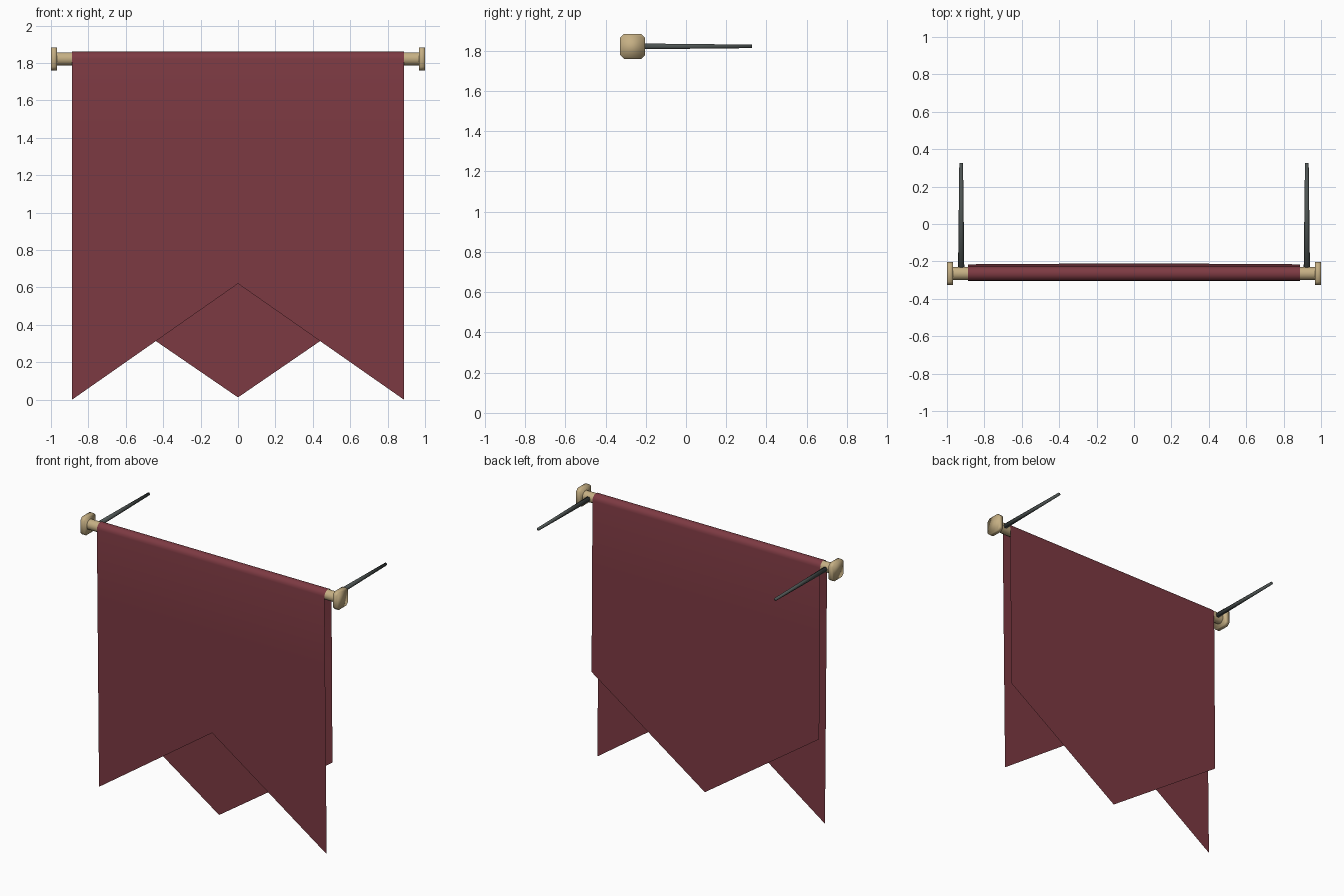
import bpy, bmesh, math
from mathutils import Vector

if "Cube" in bpy.data.objects:
    bpy.data.objects.remove(bpy.data.objects["Cube"])

PY, PZ = -0.265, 1.822          # pole centre line


def material(name, rgb):
    m = bpy.data.materials.new(name)
    m.diffuse_color = (*rgb, 1)
    m.use_nodes = True
    m.node_tree.nodes["Principled BSDF"].inputs["Base Color"].default_value = m.diffuse_color
    return m


CLOTH = material("dark red cloth", (0.205, 0.042, 0.055))
WOOD = material("pale wood", (0.56, 0.43, 0.23))
IRON = material("dark iron", (0.076, 0.09, 0.087))


def finish(name, bm, mat, smooth=True):
    me = bpy.data.meshes.new(name)
    bm.to_mesh(me)
    bm.free()
    me.materials.append(mat)
    for p in me.polygons:
        p.use_smooth = smooth
    ob = bpy.data.objects.new(name, me)
    bpy.context.collection.objects.link(ob)
    return ob


def loft(name, rings, mat, smooth=True):
    """Skin a list of point rings and cap both ends."""
    bm = bmesh.new()
    vs = [[bm.verts.new(p) for p in r] for r in rings]
    n = len(vs[0])
    for a, b in zip(vs, vs[1:]):
        for i in range(n):
            j = (i + 1) % n
            bm.faces.new((a[i], a[j], b[j], b[i]))
    bm.faces.new(vs[0])
    bm.faces.new(vs[-1])
    bmesh.ops.recalc_face_normals(bm, faces=bm.faces)
    return finish(name, bm, mat, smooth)


def circle(n, r, phase=0.5):
    return [(r * math.cos((i + phase) * math.tau / n),
             r * math.sin((i + phase) * math.tau / n)) for i in range(n)]


# pole
sec = circle(12, 0.036)
pole = loft("pole", [[(x, PY + u, PZ + v) for u, v in sec] for x in (-0.97, 0.97)], WOOD)
for p in pole.data.polygons:
    p.use_smooth = abs(p.normal.x) < 0.5

# square finials with cut corners, and wall spikes, on both ends
a, b = 0.062, 0.043
corner = [(a, -b), (a, b), (b, a), (-b, a), (-a, b), (-a, -b), (-b, -a), (b, -a)]
for s, side in ((-1, "left"), (1, "right")):
    loft(side + "_finial",
         [[(s * x, PY + u, PZ + v) for u, v in corner] for x in (0.968, 1.0)], WOOD)
    loft(side + "_wall_spike",
         [[(s * 0.924 + u, y, PZ + v) for u, v in circle(6, r, 0)]
          for y, r in ((PY, 0.017), (0.327, 0.010))], IRON)

# banner: one thin sheet hung over the pole, swallowtail front and pointed back
R = 0.039
W = 0.887
MID = 1.35
front_end, back_end = (0.0, 0.62, 0.0), (0.62, 0.012, 0.62)


def hang(y_top, y_low, z):
    return y_top + (y_low - y_top) * (PZ - z) / PZ


bm = bmesh.new()
rows = []


def add_row(pts):
    rows.append([bm.verts.new((x, y, z)) for x, (y, z) in zip((-W, 0, W), pts)])


yf, yb = (PY - R, -0.28), (PY + R, -0.21)
add_row([(hang(*yf, z), z) for z in front_end])
add_row([(hang(*yf, MID), MID)] * 3)
for i in range(9):
    t = math.pi * i / 8
    add_row([(PY - R * math.cos(t), PZ + R * math.sin(t))] * 3)
add_row([(hang(*yb, MID), MID)] * 3)
add_row([(hang(*yb, z), z) for z in back_end])
for lo, hi in zip(rows, rows[1:]):
    for i in range(2):
        bm.faces.new((lo[i], lo[i + 1], hi[i + 1], hi[i]))
finish("banner", bm, CLOTH)
